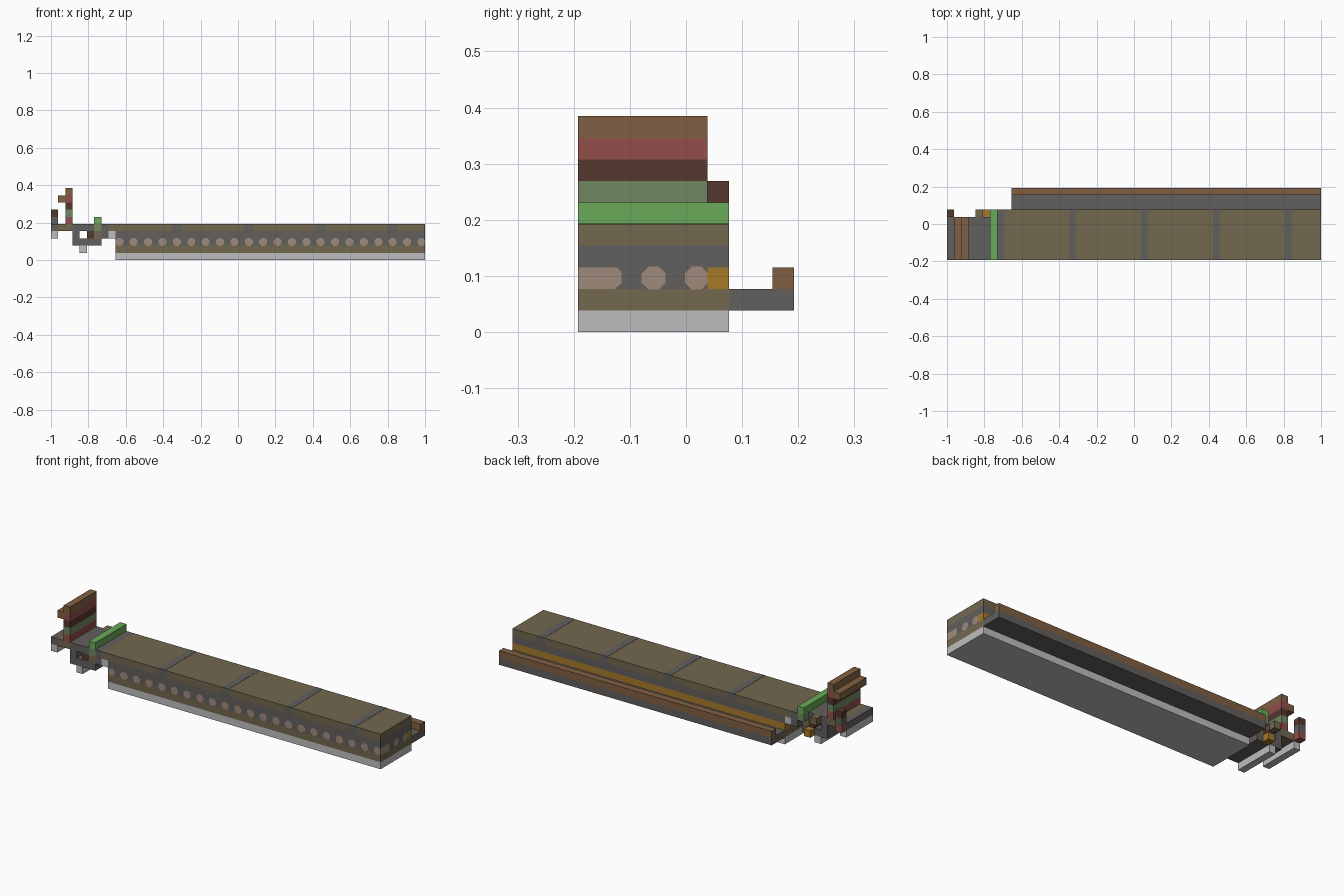
import bpy
import math

cube = bpy.data.objects.get("Cube")
if cube:
    bpy.data.objects.remove(cube, do_unlink=True)

U = 2 / 52  # one block of the building grid


def material(name, rgb):
    linear = [((c / 255 + 0.055) / 1.055) ** 2.4 for c in rgb] + [1]
    mat = bpy.data.materials.new(name)
    mat.use_nodes = True
    mat.diffuse_color = linear
    mat.node_tree.nodes["Principled BSDF"].inputs["Base Color"].default_value = linear
    return mat


LIGHT = material("light stone", (190, 190, 190))
OLIVE = material("olive wood", (115, 104, 80))
GREY = material("dark grey", (98, 96, 94))
BROWN = material("brown wood", (128, 96, 66))
RED = material("faded red", (146, 78, 74))
DARK = material("dark brown", (84, 56, 45))
SAGE = material("sage green", (112, 136, 98))
GREEN = material("bright green", (104, 170, 88))
PINK = material("pale pink", (160, 138, 124))
ORANGE = material("orange", (166, 122, 42))


def mesh_object(name, verts, faces, mat):
    mesh = bpy.data.meshes.new(name)
    placed = [(x * U - 1, (y - 5) * U, z * U) for x, y, z in verts]
    mesh.from_pydata(placed, [], faces)
    mesh.materials.append(mat)
    obj = bpy.data.objects.new(name, mesh)
    bpy.context.collection.objects.link(obj)
    return obj


def block(name, mat, x, y, z):
    """Box spanning three (low, high) ranges in grid blocks."""
    verts = [(a, b, c) for a in x for b in y for c in z]
    faces = [(0, 1, 3, 2), (4, 6, 7, 5), (0, 4, 5, 1),
             (2, 3, 7, 6), (0, 2, 6, 4), (1, 5, 7, 3)]
    return mesh_object(name, verts, faces, mat)


def plate(name, mat, outline, place):
    """Flat painted shape; place maps 2D outline points onto a wall."""
    return mesh_object(name, [place(*p) for p in outline],
                       [range(len(outline))], mat)


LIFT = 0.03
FULL, DEEP = (0, 7), (0, 6)
LONG = (9, 52)


def on_front(u, v):
    return u, -LIFT, v


def on_back(u, v):
    return u, 7 + LIFT, v


def on_end(u, v):
    return 52 + LIFT, u, v


def dot(center, low, high):
    """Rounded octagon clipped to a horizontal range."""
    pts = []
    for i in range(8):
        a = math.pi * (i + 0.5) / 4
        u = center + 0.6 * math.cos(a)
        pts.append((min(max(u, low), high), 2.5 + 0.57 * math.sin(a)))
    return pts


# Long hull in layers
block("hull_base", LIGHT, LONG, FULL, (0, 1))
block("hull_lower_band", OLIVE, LONG, FULL, (1, 2))
block("hull_middle", GREY, LONG, DEEP, (2, 3))
block("hull_back_strip", ORANGE, LONG, (6, 7), (2, 3))
block("hull_upper", GREY, LONG, FULL, (3, 4))
block("deck", OLIVE, (8, 52), FULL, (4, 5))

# Rear ledge with raised lip
block("rear_ledge", GREY, LONG, (7, 10), (1, 2))
block("rear_lip", BROWN, LONG, (9, 10), (2, 3))

# Deck stripes wrapping over the front and back edges
for x in range(17, 52, 10):
    block("deck_stripe", GREY, (x, x + 1), FULL, (5, 5 + LIFT))
    flare = [(x - 0.4, 4), (x + 1.4, 4), (x + 1, 5), (x, 5)]
    plate("stripe_front", GREY, flare, on_front)
    plate("stripe_back", GREY, flare[::-1], on_back)

# Row of portholes along the front and around the end
for i in range(22):
    plate("front_porthole", PINK, dot(9.5 + 2 * i, 9, 52), on_front)
plate("end_corner_panel", PINK,
      [(0, 2), (1.7, 2), (2, 2.25), (2, 2.8), (1.8, 3), (0, 3)], on_end)
for y in (3.5, 5.5):
    plate("end_porthole", PINK, dot(y, 0, 6), on_end)

# Stepped neck joining the hull to the head
block("neck_top", GREY, (3, 6), DEEP, (4, 5))
block("neck_joint", GREY, (7, 8), FULL, (3, 5))
block("neck_light_bracket", LIGHT, (8, 9), FULL, (3, 4))
block("neck_left_wall", GREY, (3, 4), DEEP, (2, 4))
block("neck_floor", GREY, (4, 7), DEEP, (2, 3))
block("neck_core", DARK, (5, 6), DEEP, (3, 4))
block("neck_foot", LIGHT, (4, 5), DEEP, (1, 2))
block("neck_back_peg", OLIVE, (4, 5), (6, 7), (4, 5))
block("neck_orange_peg", ORANGE, (5, 6), (6, 7), (2, 3))

# Green crossbar on its support
block("crossbar_lower", OLIVE, (6, 7), DEEP, (3, 4))
block("crossbar_support", SAGE, (6, 7), FULL, (4, 5))
block("crossbar", GREEN, (6, 7), FULL, (5, 6))

# Head platform, foot and banded upright
block("head_platform_tip", GREY, (0, 1), DEEP, (4, 5))
block("head_platform", OLIVE, (1, 3), DEEP, (4, 5))
block("head_foot", LIGHT, (0, 1), DEEP, (3, 4))
for i, mat in enumerate((RED, SAGE, DARK, RED, BROWN)):
    block("upright_band", mat, (2, 3), DEEP, (5 + i, 6 + i))
block("upright_arm", BROWN, (1, 2), DEEP, (8, 9))

# Small corner post
for i, mat in enumerate((RED, GREY, DARK)):
    block("corner_post_band", mat, (0, 1), (6, 7), (4 + i, 5 + i))
